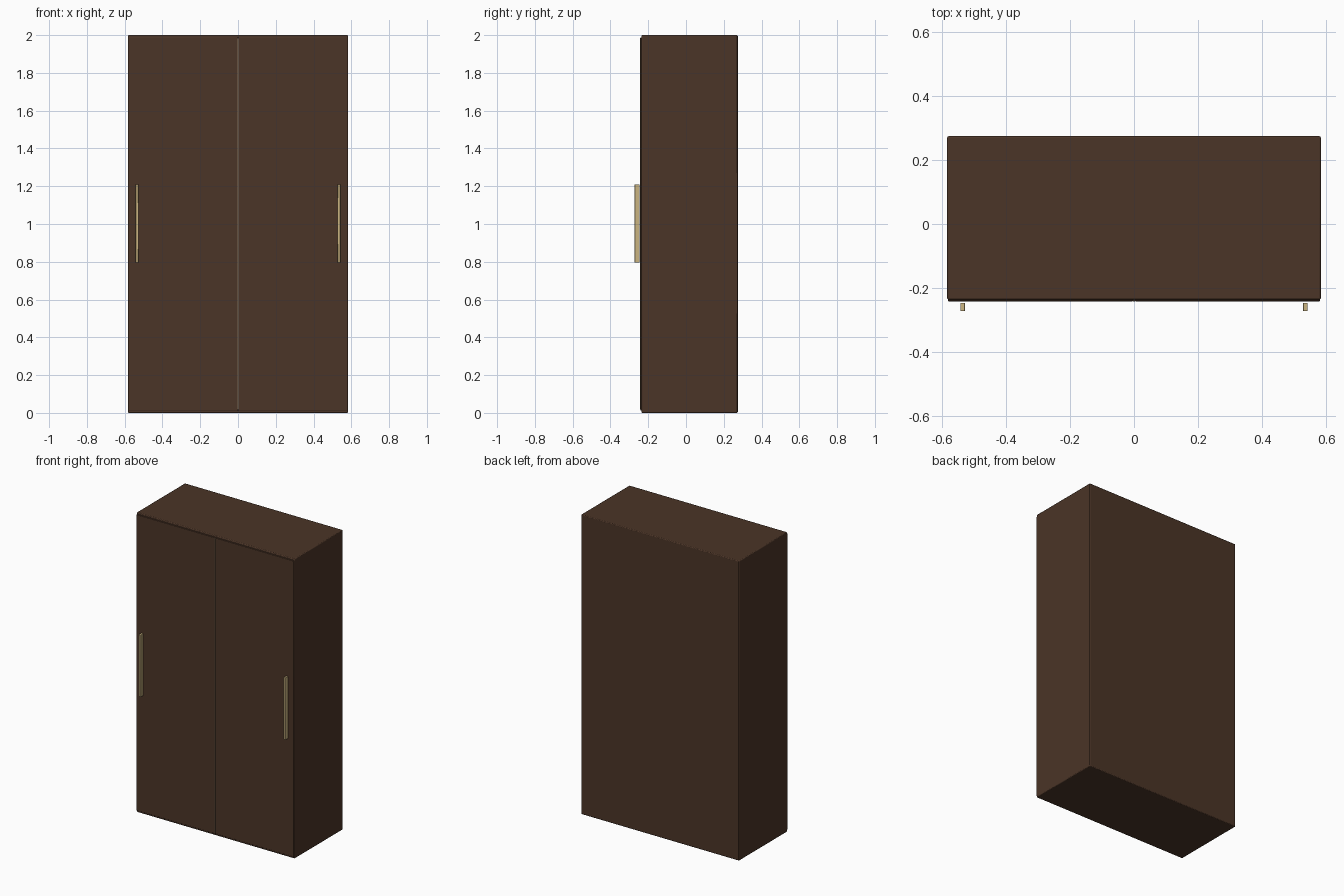
import bpy

if "Cube" in bpy.data.objects:
    bpy.data.objects.remove(bpy.data.objects["Cube"])


def material(name, color):
    m = bpy.data.materials.new(name)
    m.diffuse_color = color
    m.use_nodes = True
    m.node_tree.nodes["Principled BSDF"].inputs["Base Color"].default_value = m.diffuse_color
    return m


wood = material("dark_wood", (0.07, 0.035, 0.02, 1))
brass = material("brass", (0.60, 0.46, 0.22, 1))
trim = material("seam_trim", (0.25, 0.18, 0.11, 1))


def box(name, x, y, z, mat, bevel=0.0):
    """Box from (min, max) ranges, with optional rounded edges."""
    bpy.ops.mesh.primitive_cube_add(size=1, location=[(r[0] + r[1]) / 2 for r in (x, y, z)])
    ob = bpy.context.object
    ob.name = name
    ob.scale = [r[1] - r[0] for r in (x, y, z)]
    bpy.ops.object.transform_apply(location=False, rotation=False, scale=True)
    ob.data.materials.append(mat)
    if bevel:
        mod = ob.modifiers.new("rounded_edges", "BEVEL")
        mod.width = bevel
        mod.segments = 2
        bpy.ops.object.shade_smooth_by_angle()
    return ob


# Carcass
box("carcass", (-0.583, 0.583), (-0.236, 0.274), (0, 2), wood, 0.005)

# Doors and pulls, one per side
for side, s in (("left", -1), ("right", 1)):
    span = lambda a, b: tuple(sorted((s * a, s * b)))
    box(side + "_door", span(0.0015, 0.581), (-0.241, -0.225), (0.012, 1.988), wood, 0.003)
    box(side + "_handle", span(0.527, 0.542), (-0.272, -0.246), (0.795, 1.21), brass, 0.002)

# Thin strip over the gap between doors
box("centre_seam", (-0.002, 0.002), (-0.244, -0.23), (0.018, 1.985), trim)
